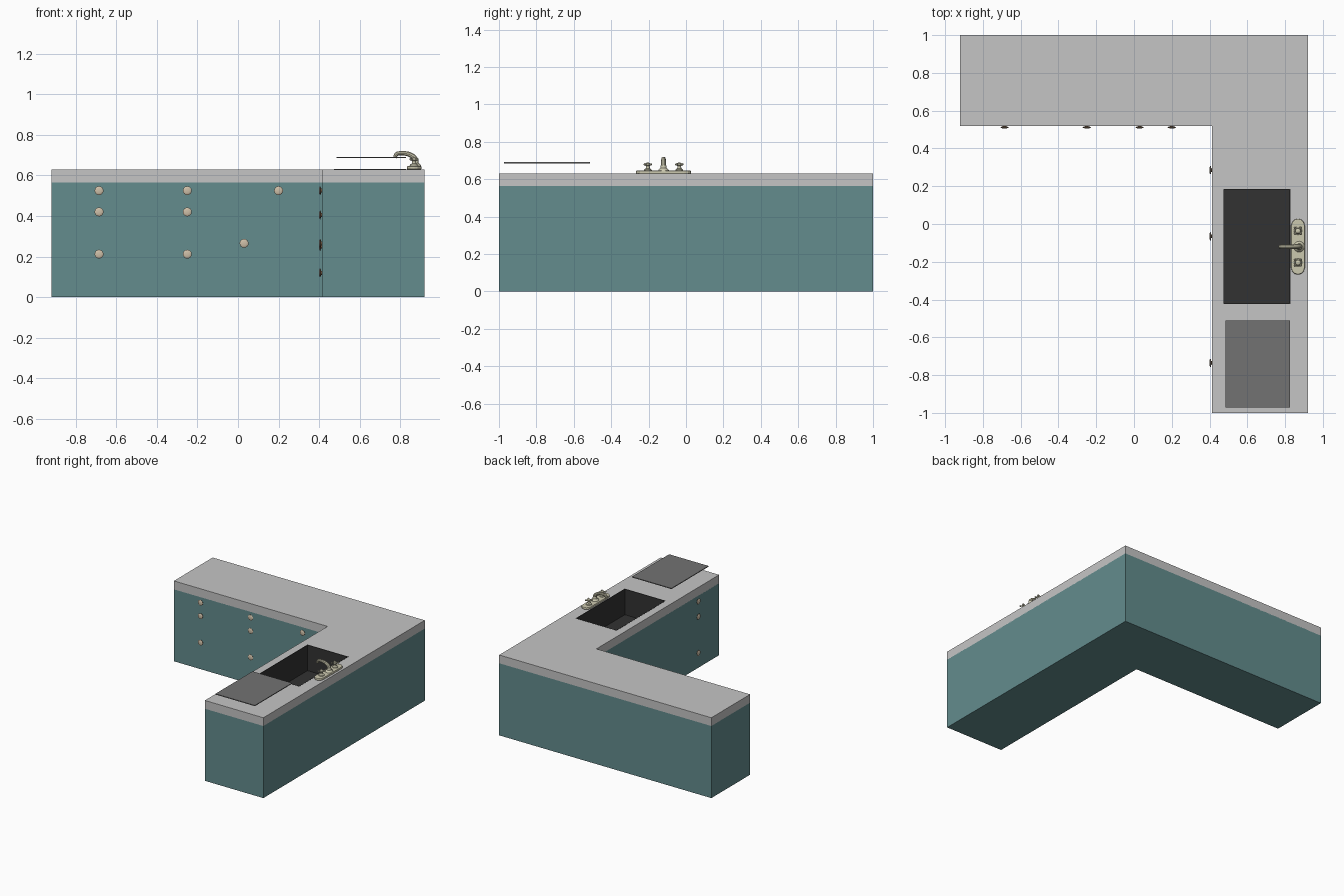
import bpy, bmesh, math
from mathutils import Matrix, Vector

if "Cube" in bpy.data.objects:
    bpy.data.objects.remove(bpy.data.objects["Cube"])


def material(name, rgb):
    m = bpy.data.materials.new(name)
    m.diffuse_color = (*rgb, 1)
    m.use_nodes = True
    m.node_tree.nodes["Principled BSDF"].inputs["Base Color"].default_value = m.diffuse_color
    return m


TEAL = material("teal cabinet", (0.125, 0.265, 0.27))
STONE = material("grey counter", (0.56, 0.56, 0.56))
DARK = material("dark sink", (0.032, 0.032, 0.032))
BOARD = material("grey board", (0.17, 0.17, 0.17))
METAL = material("pale metal", (0.60, 0.58, 0.43))
BROWN = material("brown knob edge", (0.20, 0.12, 0.07))
CREAM = material("cream knob face", (0.62, 0.52, 0.39))


def finish(name, bm, mats, smooth=False):
    bmesh.ops.recalc_face_normals(bm, faces=bm.faces)
    me = bpy.data.meshes.new(name)
    bm.to_mesh(me)
    bm.free()
    for m in mats:
        me.materials.append(m)
    ob = bpy.data.objects.new(name, me)
    bpy.context.collection.objects.link(ob)
    if smooth:
        bpy.ops.object.select_all(action='DESELECT')
        ob.select_set(True)
        bpy.context.view_layer.objects.active = ob
        bpy.ops.object.shade_smooth_by_angle(angle=math.radians(35))
    return ob


def prism(name, outline, z0, z1, mat, open_top=False):
    bm = bmesh.new()
    low = [bm.verts.new((x, y, z0)) for x, y in outline]
    high = [bm.verts.new((x, y, z1)) for x, y in outline]
    bm.faces.new(low)
    if not open_top:
        bm.faces.new(high)
    for i in range(len(low)):
        j = (i + 1) % len(low)
        bm.faces.new((low[i], low[j], high[j], high[i]))
    return finish(name, bm, [mat])


def rect(x0, x1, y0, y1):
    return [(x0, y0), (x1, y0), (x1, y1), (x0, y1)]


def lathe(name, profile, mats, matrix, sides=16, cap_from=None):
    """Turned part; rings from index cap_from onward use the second material."""
    bm = bmesh.new()
    rings = []
    for r, h in profile:
        rings.append([bm.verts.new(matrix @ Vector((r * math.cos(2 * math.pi * k / sides),
                                                    r * math.sin(2 * math.pi * k / sides), h)))
                      for k in range(sides)])
    for i in range(len(rings) - 1):
        for k in range(sides):
            n = (k + 1) % sides
            f = bm.faces.new((rings[i][k], rings[i][n], rings[i + 1][n], rings[i + 1][k]))
            f.material_index = int(cap_from is not None and i >= cap_from)
    bm.faces.new(rings[0])
    bm.faces.new(rings[-1]).material_index = len(mats) - 1
    return finish(name, bm, mats, smooth=True)


# L-shaped cabinet and counter
L = [(-0.92, 0.52), (0.413, 0.52), (0.413, -1), (0.92, -1), (0.92, 1), (-0.92, 1)]
prism("cabinet", L, 0, 0.565, TEAL, open_top=True)
counter = prism("countertop", L, 0.562, 0.63, STONE)

# Sink opening and basin
SINK = (0.475, 0.825, -0.42, 0.183)
cutter = prism("sink_cutter", rect(*SINK), 0.5, 0.7, DARK)
cutter.hide_render = True
cutter.hide_viewport = True
cut = counter.modifiers.new("sink opening", 'BOOLEAN')
cut.object = cutter
cut.operation = 'DIFFERENCE'
cut.solver = 'EXACT'
x0, x1, y0, y1 = SINK
e = 0.002
basin = prism("sink_basin", rect(x0 + e, x1 - e, y0 + e, y1 - e), 0.43, 0.631, DARK, open_top=True)
basin.data.flip_normals()
wall = basin.modifiers.new("wall", 'SOLIDIFY')
wall.thickness = 0.006
wall.offset = -1

# Raised thin board
prism("cutting_board", rect(0.485, 0.827, -0.972, -0.512), 0.685, 0.691, BOARD)

# Drawer and door knobs
KNOB = [(0.010, -0.002), (0.010, 0.004), (0.021, 0.006), (0.022, 0.009), (0.017, 0.012), (0.012, 0.0135)]
back_run = [(x, z) for x in (-0.685, -0.25) for z in (0.525, 0.42, 0.212)]
back_run += [(0.2, 0.525), (0.03, 0.265)]
for x, z in back_run:
    lathe("back_knob", KNOB, [BROWN, CREAM],
          Matrix.Translation((x, 0.52, z)) @ Matrix.Rotation(math.pi / 2, 4, 'X'), cap_from=3)
side_run = [(-0.735, 0.525), (-0.735, 0.405), (-0.735, 0.12), (-0.065, 0.265), (0.285, 0.25)]
for y, z in side_run:
    lathe("side_knob", KNOB, [BROWN, CREAM],
          Matrix.Translation((0.413, y, z)) @ Matrix.Rotation(-math.pi / 2, 4, 'Y'), cap_from=3)

# Tap base plate with rounded ends
FX, FY = 0.868, -0.12
plate = []
for end, start in ((1, 0), (-1, math.pi)):
    for k in range(7):
        a = start + math.pi * k / 6
        plate.append((FX + 0.036 * math.cos(a), FY + end * 0.112 + 0.036 * math.sin(a)))
base = prism("tap_base", plate, 0.629, 0.646, METAL)
bev = base.modifiers.new("soft edge", 'BEVEL')
bev.width = 0.005
bev.segments = 2

# Tap handles: turned stem with four spokes
STEM = [(0.022, 0), (0.020, 0.008), (0.011, 0.014), (0.010, 0.026), (0.015, 0.032), (0.013, 0.041), (0.006, 0.044)]
for y in (FY - 0.084, FY + 0.084):
    lathe("tap_handle", STEM, [METAL], Matrix.Translation((FX, y, 0.644)))
    for k in range(4):
        turn = Matrix.Rotation(k * math.pi / 2 + math.pi / 4, 4, 'Z') @ Matrix.Rotation(math.pi / 2, 4, 'Y')
        lathe("handle_spoke", [(0.004, 0), (0.005, 0.02), (0.007, 0.024), (0.004, 0.028)], [METAL],
              Matrix.Translation((FX, y, 0.679)) @ turn, sides=8)

# Spout pedestal and curved spout
lathe("spout_pedestal", [(0.030, 0), (0.026, 0.008), (0.017, 0.016), (0.015, 0.03)], [METAL],
      Matrix.Translation((FX + 0.006, FY, 0.644)))
cu = bpy.data.curves.new("spout", 'CURVE')
cu.dimensions = '3D'
cu.bevel_depth = 0.011
cu.bevel_resolution = 3
cu.use_fill_caps = True
path = [(0.876, 0.655, 1.3), (0.872, 0.682, 1.25), (0.848, 0.702, 1.15), (0.805, 0.709, 1.0),
        (0.782, 0.705, 0.95), (0.773, 0.688, 0.9)]
sp = cu.splines.new('BEZIER')
sp.bezier_points.add(len(path) - 1)
for p, (x, z, r) in zip(sp.bezier_points, path):
    p.co = (x, FY, z)
    p.radius = r
    p.handle_left_type = p.handle_right_type = 'AUTO'
sp.resolution_u = 5
cu.materials.append(METAL)
spout = bpy.data.objects.new("spout", cu)
bpy.context.collection.objects.link(spout)
bpy.ops.object.select_all(action='DESELECT')
spout.select_set(True)
bpy.context.view_layer.objects.active = spout
bpy.ops.object.convert(target='MESH')
bpy.ops.object.shade_smooth_by_angle(angle=math.radians(35))
